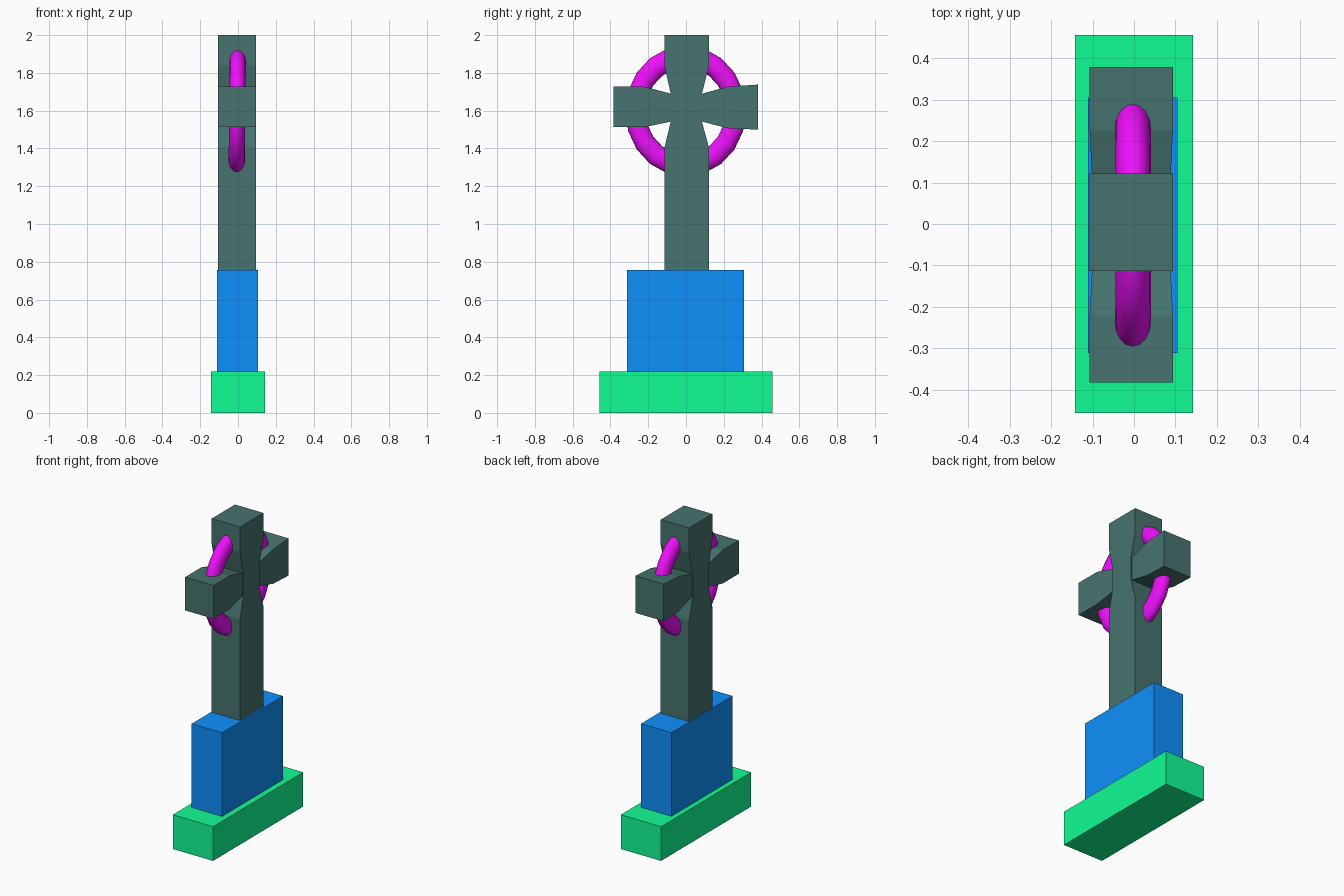
import bpy, bmesh
from math import pi

if "Cube" in bpy.data.objects:
    bpy.data.objects.remove(bpy.data.objects["Cube"])


def paint(obj, name, rgb):
    """Give the object a colour, converted from sRGB to linear."""
    mat = bpy.data.materials.new(name)
    lin = [c / 12.92 if c <= 0.04045 else ((c + 0.055) / 1.055) ** 2.4 for c in rgb]
    mat.diffuse_color = (*lin, 1)
    mat.use_nodes = True
    mat.node_tree.nodes["Principled BSDF"].inputs["Base Color"].default_value = mat.diffuse_color
    obj.data.materials.append(mat)


def loft(bm, rings):
    """Skin a stack of four-cornered sections and cap both ends."""
    rings = [[bm.verts.new(p) for p in ring] for ring in rings]
    for a, b in zip(rings, rings[1:]):
        for i in range(4):
            j = (i + 1) % 4
            bm.faces.new((a[i], a[j], b[j], b[i]))
    bm.faces.new(rings[0])
    bm.faces.new(rings[-1])


def upright(sections):
    """Sections (z, x0, x1, y0, y1) stacked along z."""
    return [[(x0, y0, z), (x1, y0, z), (x1, y1, z), (x0, y1, z)]
            for z, x0, x1, y0, y1 in sections]


def sideways(sections):
    """Sections (y, x0, x1, z0, z1) stacked along y."""
    return [[(x0, y, z0), (x1, y, z0), (x1, y, z1), (x0, y, z1)]
            for y, x0, x1, z0, z1 in sections]


def solid(name, parts, rgb):
    bm = bmesh.new()
    for rings in parts:
        loft(bm, rings)
    bmesh.ops.recalc_face_normals(bm, faces=bm.faces)
    mesh = bpy.data.meshes.new(name)
    bm.to_mesh(mesh)
    bm.free()
    obj = bpy.data.objects.new(name, mesh)
    bpy.context.collection.objects.link(obj)
    paint(obj, name + "_colour", rgb)


# Stepped base
base = (-0.143, 0.143, -0.457, 0.457)
body = (-0.111, 0.105, -0.312, 0.306)
solid("plinth", [upright([(0, *base), (0.22, *base)])], (0.065, 0.99, 0.58))
solid("pedestal", [upright([(0.22, *body), (0.757, *body)])], (0.058, 0.57, 0.99))

# Cross: column and two arms, all pinched towards the crossing
X = (-0.107, 0.094)
IN = (-0.100, 0.087)
wide, waist = (*X, -0.114, 0.122), (*X, -0.081, 0.084)
column = upright([(0.757, *wide), (1.404, *wide), (1.542, *waist),
                  (1.69, *waist), (1.838, *wide), (2.0, *wide)])
arm_left = sideways([(-0.383, *X, 1.513, 1.727), (-0.22, *X, 1.513, 1.727),
                     (-0.081, *IN, 1.542, 1.69), (-0.04, *IN, 1.542, 1.69)])
arm_right = sideways([(0.04, *IN, 1.542, 1.69), (0.084, *IN, 1.542, 1.69),
                      (0.226, *X, 1.506, 1.728), (0.38, *X, 1.50, 1.738)])
solid("cross", [column, arm_left, arm_right], (0.276, 0.455, 0.437))

# Slightly oval ring around the crossing, its section deeper than wide
bpy.ops.mesh.primitive_torus_add(major_radius=0.277, minor_radius=0.056,
                                 major_segments=20, minor_segments=16,
                                 location=(-0.004, -0.002, 1.598),
                                 rotation=(0, pi / 2 + 0.01, 0))
ring = bpy.context.object
ring.name = "ring"
for v in ring.data.vertices:
    v.co.x *= 1.04
    v.co.y *= 0.96
    v.co.z *= 0.77
bpy.ops.object.shade_smooth_by_angle(angle=pi / 3)
paint(ring, "ring_colour", (0.94, 0.06, 0.99))
